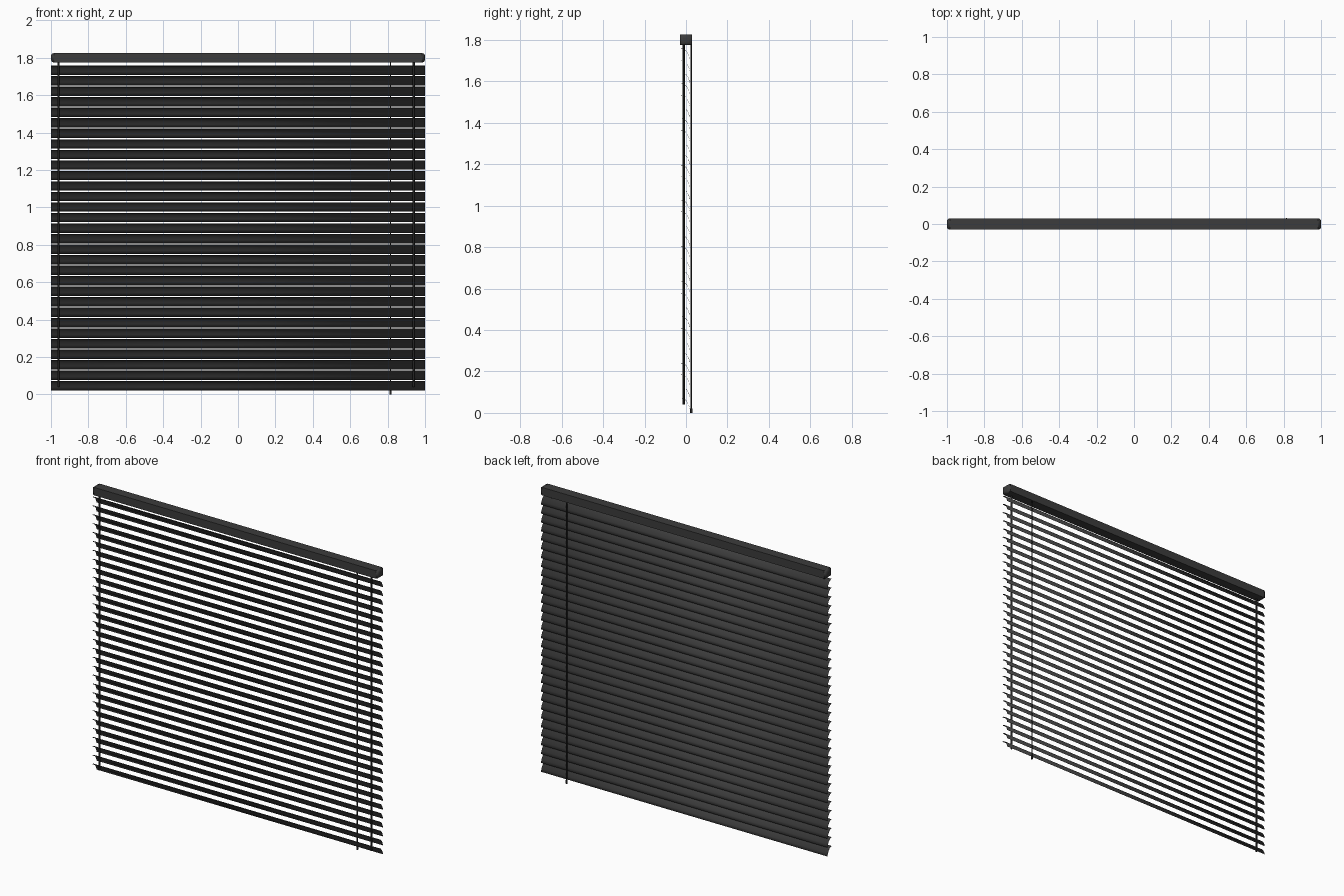
import bpy
from mathutils import Vector

if "Cube" in bpy.data.objects:
    bpy.data.objects.remove(bpy.data.objects["Cube"])


def material(name, value):
    mat = bpy.data.materials.new(name)
    mat.use_nodes = True
    colour = (value, value, value, 1)
    mat.diffuse_color = colour
    mat.node_tree.nodes["Principled BSDF"].inputs["Base Color"].default_value = colour
    return mat


charcoal = material("charcoal", 0.045)
black = material("cord black", 0.02)


def finish(obj, name, mat, smooth=True):
    obj.name = name
    obj.data.materials.append(mat)
    if smooth:
        bpy.ops.object.select_all(action="DESELECT")
        obj.select_set(True)
        bpy.context.view_layer.objects.active = obj
        bpy.ops.object.shade_smooth_by_angle()
    return obj


def rod(name, x, y, bottom, top, radius, mat):
    bpy.ops.mesh.primitive_cylinder_add(
        vertices=12, radius=radius, depth=top - bottom,
        location=(x, y, (bottom + top) / 2))
    return finish(bpy.context.object, name, mat)


# Head rail: a box whose two end faces have rounded rims
bpy.ops.mesh.primitive_cube_add(size=1, location=(0, 0, 1.8))
rail = bpy.context.object
rail.scale = (2, 0.06, 0.05)
bpy.ops.object.transform_apply(location=False, rotation=False, scale=True)
weights = rail.data.attributes.new("bevel_weight_edge", "FLOAT", "EDGE")
for edge in rail.data.edges:
    a, b = (rail.data.vertices[i].co for i in edge.vertices)
    weights.data[edge.index].value = 1.0 if abs(a.x - b.x) < 0.01 else 0.0
bevel = rail.modifiers.new("rounded ends", "BEVEL")
bevel.limit_method = "WEIGHT"
bevel.width = 0.016
bevel.segments = 4
finish(rail, "head_rail", charcoal)

# Slats: one curved strip, high at the front and dropping at the back
profile = [(-0.024, 0.05), (-0.014, 0.049), (-0.004, 0.043),
           (0.005, 0.033), (0.013, 0.018), (0.019, 0)]
verts = [Vector((x, y, z)) for x in (-1, 1) for y, z in profile]
n = len(profile)
faces = [(i, i + n, i + n + 1, i + 1) for i in range(n - 1)]
slat_mesh = bpy.data.meshes.new("slat")
slat_mesh.from_pydata(verts, [], faces)
slat = bpy.data.objects.new("slats", slat_mesh)
bpy.context.collection.objects.link(slat)
slat.location.z = 0.022
thickness = slat.modifiers.new("thickness", "SOLIDIFY")
thickness.thickness = 0.001
stack = slat.modifiers.new("stack", "ARRAY")
stack.count = 31
stack.use_relative_offset = False
stack.use_constant_offset = True
stack.constant_offset_displace = (0, 0, 0.0562)
finish(slat, "slats", charcoal)

# Lift cords near both ends
for side, x in (("right", -0.96), ("left", 0.94)):
    rod(side + "_lift_cord", x, -0.012, 0.04, 1.78, 0.006, black)

# Tilt wand behind the slats with a thicker tip
rod("tilt_wand", 0.815, 0.026, 0.01, 1.78, 0.0035, black)
rod("wand_tip", 0.815, 0.026, 0, 0.022, 0.006, black)
